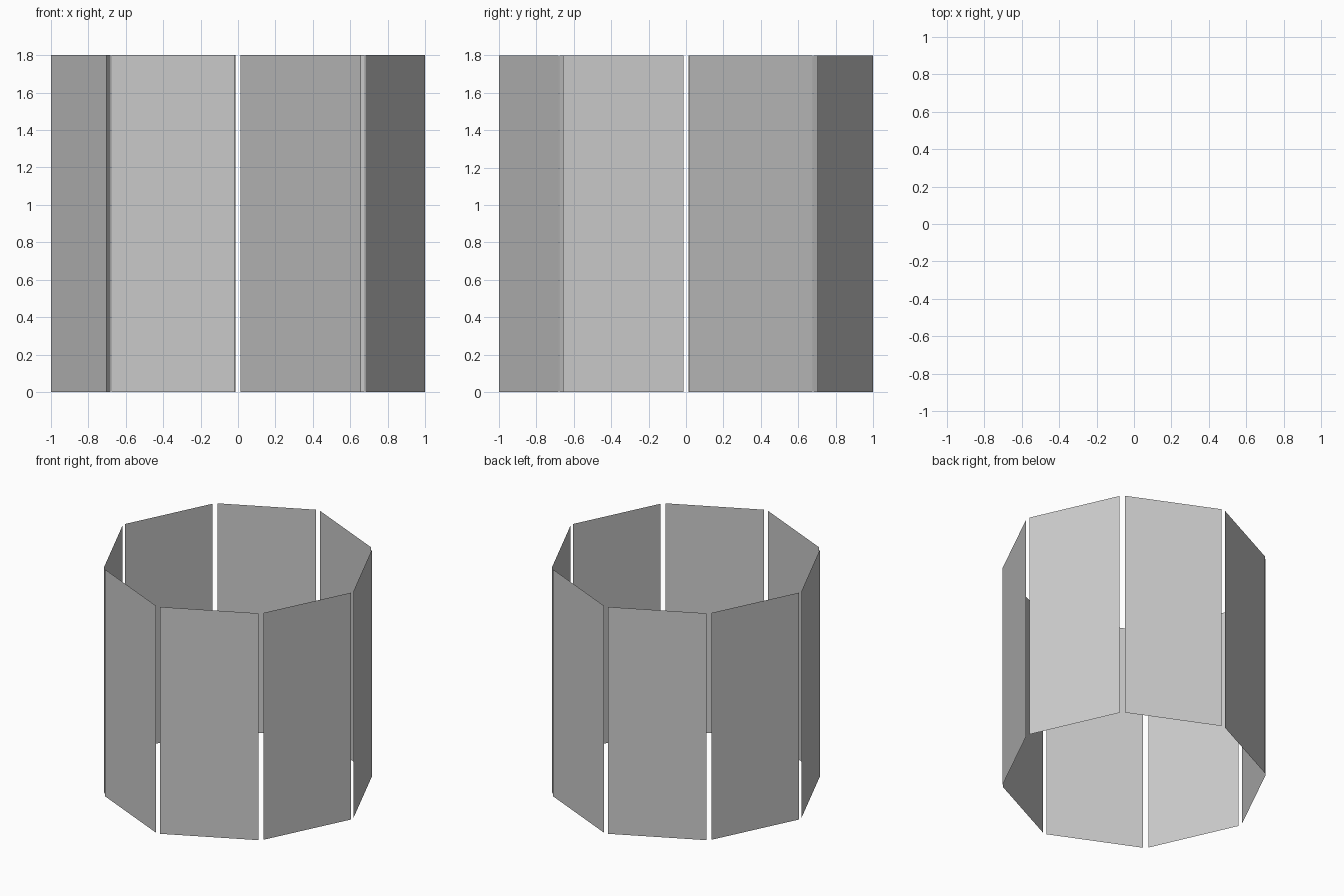
import bpy

if "Cube" in bpy.data.objects:
    bpy.data.objects.remove(bpy.data.objects["Cube"])

HEIGHT = 1.8


def wall_panel(name, a, b):
    """Thin upright panel standing on the ground line a-b, facing outwards."""
    if a[0] * b[1] - a[1] * b[0] < 0:
        a, b = b, a
    verts = [(*a, 0), (*b, 0), (*b, HEIGHT), (*a, HEIGHT)]
    mesh = bpy.data.meshes.new(name)
    mesh.from_pydata(verts, [], [(0, 1, 2, 3)])
    obj = bpy.data.objects.new(name, mesh)
    bpy.context.collection.objects.link(obj)


# Ground lines of the two front panels
front_panels = {
    "front_right": ((0.014, -1.0), (0.657, -0.682)),
    "front_left": ((-0.02, -1.0), (-0.675, -0.703)),
}

# The ring repeats by half turn and by mirroring across the diagonal
placements = {
    "panel": lambda p: p,
    "opposite_panel": lambda p: (-p[0], -p[1]),
    "side_panel": lambda p: (-p[1], -p[0]),
    "opposite_side_panel": lambda p: (p[1], p[0]),
}

for part, (a, b) in front_panels.items():
    for kind, place in placements.items():
        wall_panel(f"{part}_{kind}", place(a), place(b))
